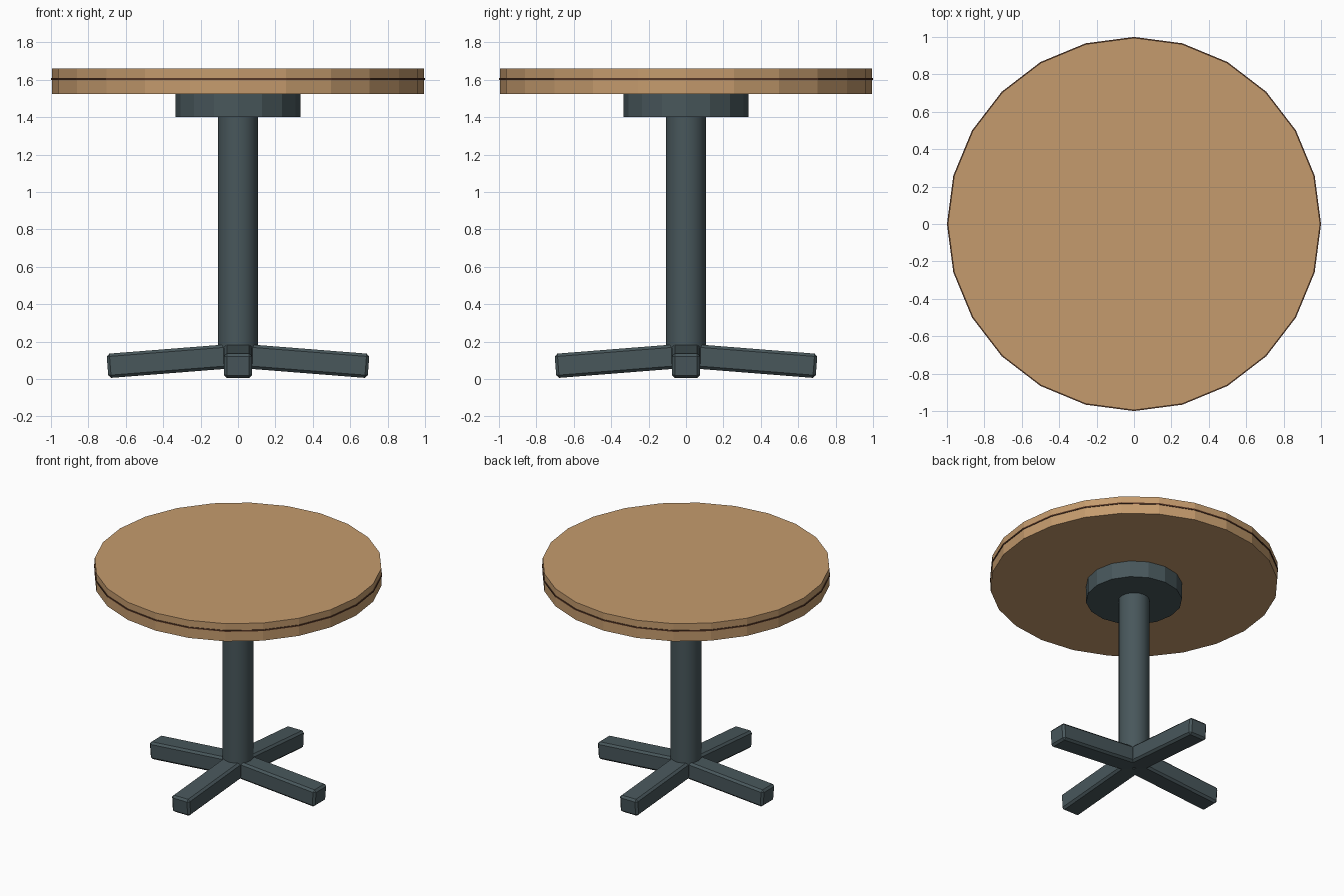
import bpy
import math
from mathutils import Matrix

cube = bpy.data.objects.get("Cube")
if cube:
    bpy.data.objects.remove(cube, do_unlink=True)


def make_material(name, rgb):
    mat = bpy.data.materials.new(name)
    mat.use_nodes = True
    color = (*rgb, 1.0)
    mat.diffuse_color = color
    mat.node_tree.nodes["Principled BSDF"].inputs["Base Color"].default_value = color
    return mat


wood = make_material("light wood", (0.56, 0.33, 0.155))
trim = make_material("dark brown trim", (0.10, 0.04, 0.02))
metal = make_material("dark grey metal", (0.065, 0.095, 0.105))


def disc(name, radius, bottom, top, sides, mat):
    bpy.ops.mesh.primitive_cylinder_add(
        vertices=sides, radius=radius, depth=top - bottom,
        location=(0, 0, (bottom + top) / 2))
    obj = bpy.context.object
    obj.name = name
    obj.data.materials.append(mat)
    return obj


# Round top with a thin trim line around its edge
disc("table_top", 0.995, 1.525, 1.66, 24, wood)
disc("edge_trim", 1.0, 1.60, 1.61, 24, trim)

# Mounting plate and central column
disc("mounting_plate", 0.333, 1.40, 1.525, 16, metal)
column = disc("column", 0.108, 0.08, 1.40, 16, metal)
bpy.ops.object.shade_smooth_by_angle(angle=math.radians(30))

# Four bevelled feet sloping down and outwards
LENGTH, WIDTH, HEIGHT = 0.70, 0.15, 0.13
SLOPE = math.radians(4.5)
for i, side in enumerate(("left", "back", "right", "front")):
    bpy.ops.mesh.primitive_cube_add(size=1)
    foot = bpy.context.object
    foot.name = side + "_foot"
    foot.data.transform(Matrix.Translation((LENGTH / 2, 0, 0))
                        @ Matrix.Diagonal((LENGTH, WIDTH, HEIGHT, 1)))
    foot.matrix_world = (Matrix.Translation((0, 0, 0.125))
                         @ Matrix.Rotation(i * math.pi / 2, 4, "Z")
                         @ Matrix.Rotation(SLOPE, 4, "Y"))
    foot.data.materials.append(metal)
    bevel = foot.modifiers.new("soft edges", "BEVEL")
    bevel.width = 0.015
    bevel.segments = 1
